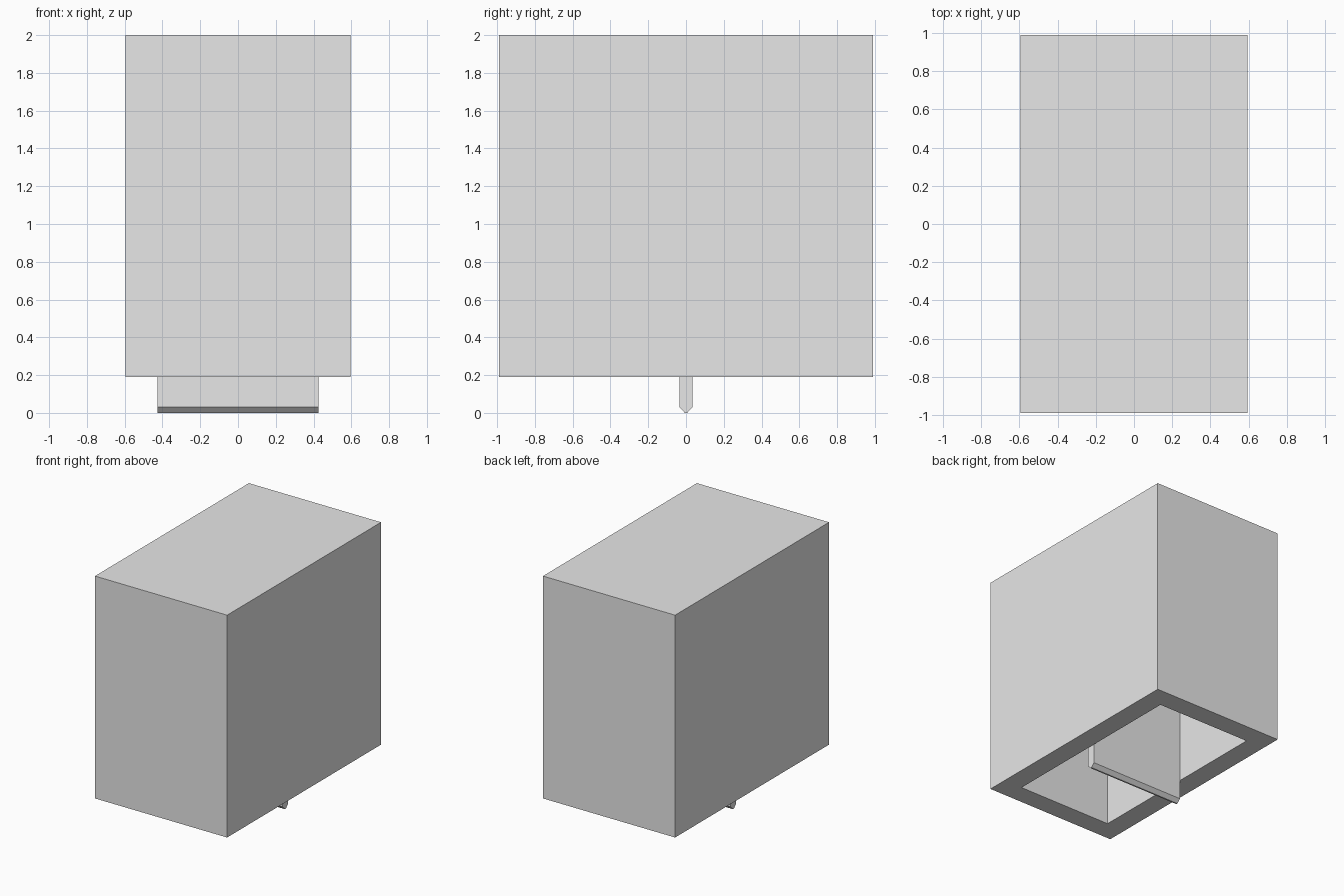
import bpy
import bmesh

cube = bpy.data.objects.get("Cube")
if cube:
    bpy.data.objects.remove(cube, do_unlink=True)

HALF_X, HALF_Y = 0.595, 0.99
BASE, TOP, WALL = 0.19, 2.0, 0.168

grey = bpy.data.materials.new("light grey")
grey.use_nodes = True
grey.diffuse_color = (0.8, 0.8, 0.8, 1)
bsdf = next(n for n in grey.node_tree.nodes if n.type == "BSDF_PRINCIPLED")
bsdf.inputs["Base Color"].default_value = (0.8, 0.8, 0.8, 1)


def finish(name, bm):
    """Turn a bmesh into a named, flat-shaded grey object."""
    bmesh.ops.recalc_face_normals(bm, faces=bm.faces)
    mesh = bpy.data.meshes.new(name)
    bm.to_mesh(mesh)
    bm.free()
    mesh.materials.append(grey)
    obj = bpy.data.objects.new(name, mesh)
    bpy.context.collection.objects.link(obj)
    return obj


# Hollow housing, open at the bottom
bm = bmesh.new()
bmesh.ops.create_cube(bm, size=2)
for v in bm.verts:
    v.co = (v.co.x * HALF_X, v.co.y * HALF_Y, TOP if v.co.z > 0 else BASE)
bottom = min(bm.faces, key=lambda f: f.calc_center_median().z)
bmesh.ops.inset_region(bm, faces=[bottom], thickness=WALL, use_even_offset=True)
bottom = next(f for f in bm.faces
              if all(abs(v.co.x) < HALF_X - 0.01 for v in f.verts))
cavity = bmesh.ops.extrude_face_region(bm, geom=[bottom])["geom"]
for v in cavity:
    if isinstance(v, bmesh.types.BMVert):
        v.co.z = TOP - WALL
if bottom.is_valid:
    bmesh.ops.delete(bm, geom=[bottom], context="FACES_ONLY")
finish("housing", bm)

# Cross blade spanning the cavity, with a chamfered lower edge
bm = bmesh.new()
half = [(0.035, TOP - WALL), (0.035, 0.03), (0.006, 0)]
profile = half + [(-y, z) for y, z in reversed(half)]
width = HALF_X - WALL
face = bm.faces.new([bm.verts.new((-width, y, z)) for y, z in profile])
side = bmesh.ops.extrude_face_region(bm, geom=[face])["geom"]
bmesh.ops.translate(bm, vec=(2 * width, 0, 0),
                    verts=[v for v in side if isinstance(v, bmesh.types.BMVert)])
finish("blade", bm)
